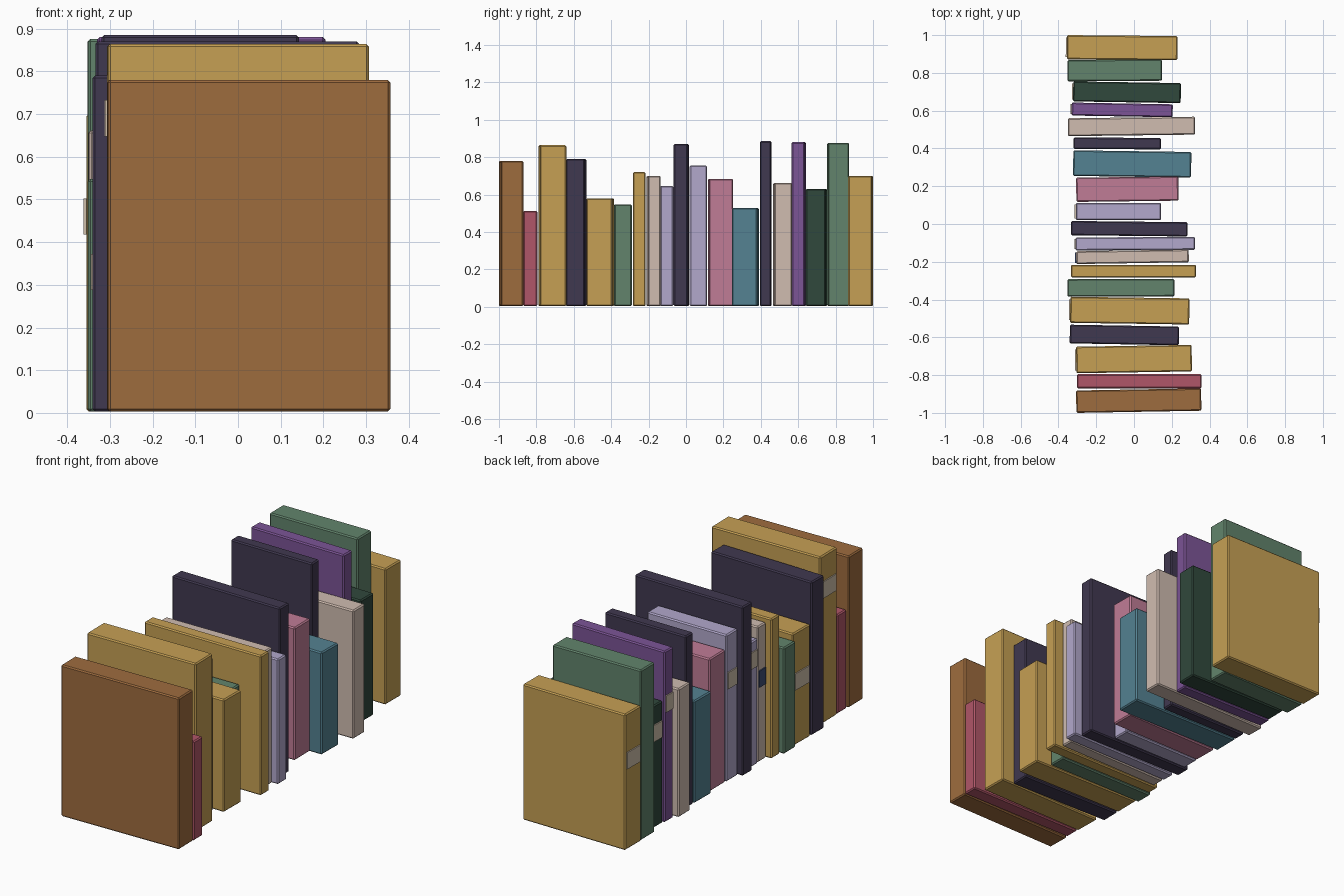
import bpy
from math import radians, sin, cos
from mathutils import Matrix, Vector

if "Cube" in bpy.data.objects:
    bpy.data.objects.remove(bpy.data.objects["Cube"])


def material(name, rgb):
    lin = [((c / 255 + 0.055) / 1.055) ** 2.4 for c in rgb]
    m = bpy.data.materials.new(name)
    m.diffuse_color = (*lin, 1)
    m.use_nodes = True
    m.node_tree.nodes["Principled BSDF"].inputs["Base Color"].default_value = m.diffuse_color
    return m


MATS = {n: material(n, c) for n, c in {
    "brown": (158, 108, 62), "red": (176, 86, 104), "gold": (198, 160, 84),
    "ink": (64, 56, 80), "green": (98, 132, 108), "beige": (208, 188, 176),
    "lavender": (178, 168, 204), "pink": (192, 124, 150),
    "teal": (84, 130, 146), "purple": (124, 84, 150),
    "forest": (48, 72, 60), "label_cream": (206, 190, 170),
    "label_blue": (62, 78, 116)}.items()}


def box(name, size, centre, angle, mat, bevel=0.0):
    bpy.ops.mesh.primitive_cube_add(size=1)
    ob = bpy.context.object
    ob.name = name
    ob.data.transform(Matrix.Diagonal((*size, 1)))
    ob.location = centre
    ob.rotation_euler.z = angle
    ob.data.materials.append(mat)
    if bevel:
        b = ob.modifiers.new("edge", "BEVEL")
        b.width = bevel
        b.segments = 1
    return ob


# colour, x min, x max, y min, y max, height, turn (degrees), label height or None
BOOKS = [
    ("brown", -.306, .356, -1.0, -.87, .78, 1.0, None),
    ("red", -.302, .357, -.87, -.795, .512, 0, None),
    ("gold", -.306, .306, -.79, -.64, .864, .9, .69),
    ("ink", -.34, .238, -.642, -.533, .79, -1.0, None),
    ("gold", -.338, .293, -.532, -.385, .58, -.8, .33),
    ("green", -.352, .214, -.385, -.29, .548, .2, None),
    ("gold", -.334, .328, -.283, -.216, .72, 0, None),
    ("beige", -.306, .29, -.212, -.135, .70, .9, .43),
    ("lavender", -.31, .323, -.14, -.068, .645, .3, .55),
    ("ink", -.334, .284, -.066, .016, .87, -.6, None),
    ("lavender", -.308, .143, .02, .112, .756, 0, .52),
    ("pink", -.306, .235, .117, .252, .684, .7, None),
    ("teal", -.322, .303, .246, .39, .528, -.8, None),
    ("ink", -.32, .143, .395, .458, .885, -.3, None),
    ("beige", -.35, .323, .465, .568, .662, .7, None),
    ("purple", -.33, .205, .565, .643, .88, -1.0, .61),
    ("forest", -.322, .248, .64, .755, .63, -.9, .49),
    ("green", -.352, .148, .755, .872, .876, .4, None),
    ("gold", -.355, .23, .867, 1.0, .70, -.5, .46),
]

for i, (col, x0, x1, y0, y1, h, turn, lab) in enumerate(BOOKS, 1):
    a = radians(turn)
    # extents include the slight turn, so remove it from the thickness
    length = x1 - x0
    thick = (y1 - y0) - length * abs(sin(a))
    cx, cy = (x0 + x1) / 2, (y0 + y1) / 2
    box(f"book_{i:02d}", (length, thick, h - .003), (cx, cy, (h + .003) / 2),
        a, MATS[col], .006)
    # label plate on the spine
    if lab:
        off = -length / 2 - .001
        box(f"spine_label_{i:02d}", (.01, thick * .8, .085),
            (cx + off * cos(a), cy + off * sin(a), lab), a,
            MATS["label_blue" if i == 8 else "label_cream"])
